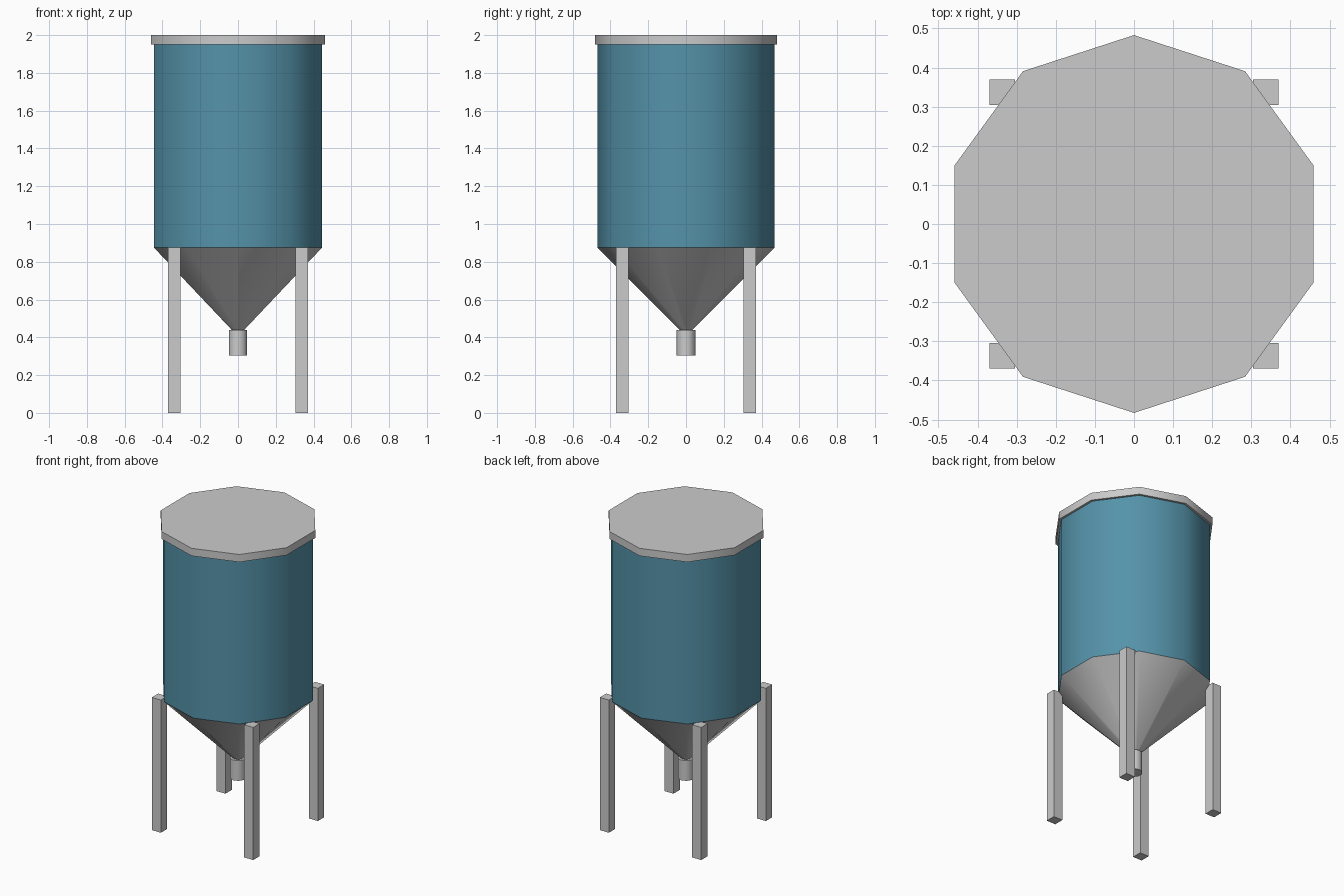
import bpy
from math import radians

if "Cube" in bpy.data.objects:
    bpy.data.objects.remove(bpy.data.objects["Cube"])

SIDES = 10


def ring(name, r_bottom, r_top, z0, z1, sides=SIDES, angle=40):
    """Upright smooth-sided frustum with a corner on the y axis."""
    bpy.ops.mesh.primitive_cone_add(vertices=sides, radius1=r_bottom, radius2=r_top,
                                    depth=z1 - z0, location=(0, 0, (z0 + z1) / 2))
    ob = bpy.context.object
    ob.name = name
    bpy.ops.object.shade_smooth_by_angle(angle=radians(angle))
    return ob


def box(name, size, centre):
    bpy.ops.mesh.primitive_cube_add(size=1, location=centre)
    ob = bpy.context.object
    ob.name = name
    ob.scale = size
    bpy.ops.object.transform_apply(location=False, rotation=False, scale=True)
    return ob


# tank, lid, hopper cone and outlet pipe
tank = ring("tank_body", 0.468, 0.468, 0.875, 1.95)
ring("lid", 0.483, 0.483, 1.95, 2.0)
ring("hopper_cone", 0.03, 0.468, 0.435, 0.875)
ring("outlet_pipe", 0.05, 0.05, 0.305, 0.438)

# four legs
for side, x in (("left", -1), ("right", 1)):
    for end, y in (("front", -1), ("back", 1)):
        box(f"{end}_{side}_leg", (0.066, 0.066, 0.875),
            (0.337 * x, 0.337 * y, 0.4375))

# blue paint on the tank
paint = bpy.data.materials.new("blue_paint")
paint.diffuse_color = (0.09, 0.29, 0.4, 1)
paint.use_nodes = True
paint.node_tree.nodes["Principled BSDF"].inputs["Base Color"].default_value = paint.diffuse_color
tank.data.materials.append(paint)
